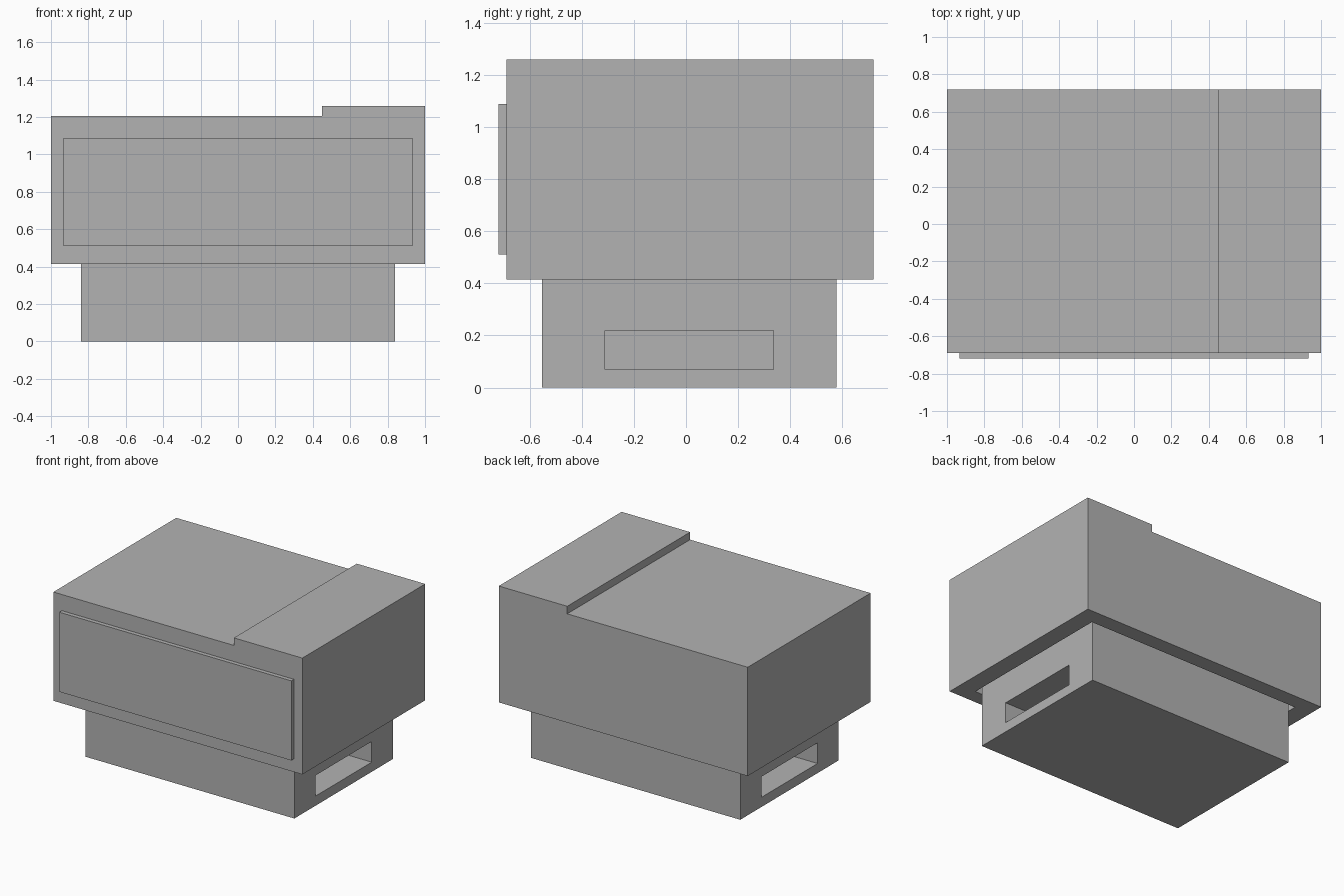
import bpy
import bmesh
from mathutils import Vector

default = bpy.data.objects.get("Cube")
if default:
    bpy.data.objects.remove(default, do_unlink=True)

# One plain grey for the whole model
grey = bpy.data.materials.new("plain_grey")
grey.use_nodes = True
colour = (0.45, 0.45, 0.45, 1)
grey.diffuse_color = colour
grey.node_tree.nodes["Principled BSDF"].inputs["Base Color"].default_value = colour


def prism(name, profile, y0, y1):
    """Extrude an (x, z) outline from y0 to y1."""
    bm = bmesh.new()
    face = bm.faces.new([bm.verts.new((x, y0, z)) for x, z in profile])
    extruded = bmesh.ops.extrude_face_region(bm, geom=[face])["geom"]
    moved = [v for v in extruded if isinstance(v, bmesh.types.BMVert)]
    bmesh.ops.translate(bm, verts=moved, vec=Vector((0, y1 - y0, 0)))
    bmesh.ops.recalc_face_normals(bm, faces=bm.faces)
    mesh = bpy.data.meshes.new(name)
    bm.to_mesh(mesh)
    bm.free()
    mesh.materials.append(grey)
    obj = bpy.data.objects.new(name, mesh)
    bpy.context.collection.objects.link(obj)
    return obj


def box(name, x0, x1, y0, y1, z0, z1):
    return prism(name, [(x0, z0), (x1, z0), (x1, z1), (x0, z1)], y0, y1)


def cut(target, cutter):
    """Subtract the cutter from the target, then discard it."""
    cutter.hide_render = True
    mod = target.modifiers.new("cut", "BOOLEAN")
    mod.operation = "DIFFERENCE"
    mod.solver = "EXACT"
    mod.object = cutter
    bpy.context.view_layer.objects.active = target
    bpy.ops.object.modifier_apply(modifier=mod.name)
    bpy.data.objects.remove(cutter, do_unlink=True)


# Upper body with the raised step along one side of the top
bottom, top, step = 0.415, 1.205, 1.26
body = prism("upper_body", [(-1, bottom), (1, bottom), (1, step),
                            (0.45, step), (0.45, top), (-1, top)], -0.69, 0.72)

# Base footprint, with a narrow gap where it enters the body
bx, by0, by1 = 0.84, -0.553, 0.577
gap = 0.03
cut(body, box("socket_cutter", -bx - gap, bx + gap, by0 - gap, by1 + gap, 0.3, 0.48))
base = box("base", -bx, bx, by0, by1, 0, 0.5)

# Hand slots in both ends of the base
for side in (-1, 1):
    xs = sorted((side * 0.56, side * 0.9))
    cut(base, box("slot_cutter", *xs, -0.31, 0.335, 0.07, 0.22))

# Front panel standing proud of the body
box("front_panel", -0.932, 0.932, -0.72, -0.685, 0.51, 1.088)
